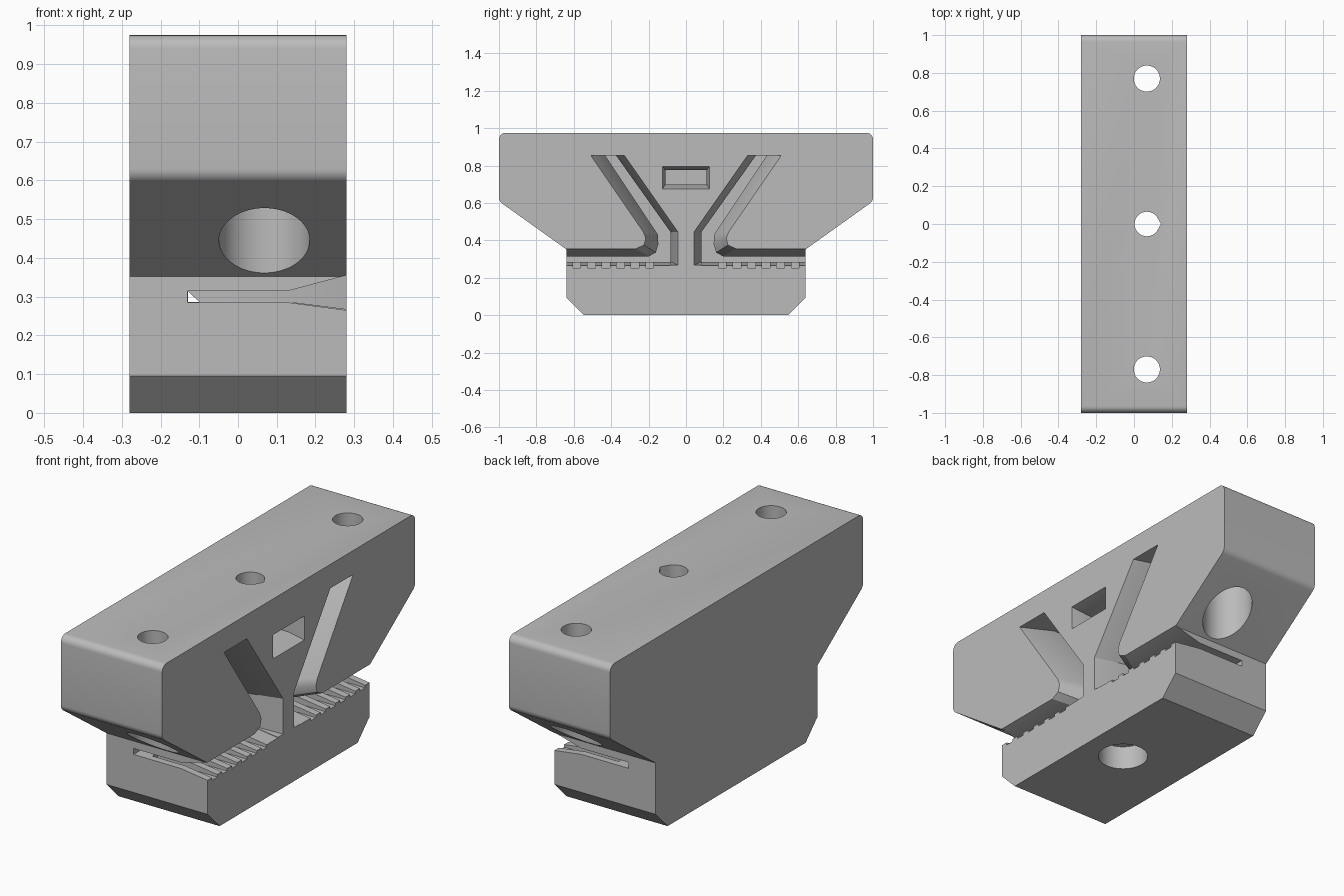
import bpy, bmesh, math

cube = bpy.data.objects.get("Cube")
if cube:
    bpy.data.objects.remove(cube, do_unlink=True)

grey = bpy.data.materials.new("plain grey")
grey.use_nodes = True
grey.diffuse_color = (0.5, 0.5, 0.5, 1)
grey.node_tree.nodes["Principled BSDF"].inputs["Base Color"].default_value = (0.5, 0.5, 0.5, 1)

HALF = 0.28      # half width in x
BORE_X = 0.068   # bolt line


def loft(name, sections):
    """Closed solid through rings of equal point count."""
    bm = bmesh.new()
    rings = [[bm.verts.new(p) for p in s] for s in sections]
    n = len(rings[0])
    for a, b in zip(rings, rings[1:]):
        for i in range(n):
            j = (i + 1) % n
            bm.faces.new((a[i], a[j], b[j], b[i]))
    bm.faces.new(rings[0][::-1])
    bm.faces.new(rings[-1])
    bmesh.ops.recalc_face_normals(bm, faces=bm.faces)
    mesh = bpy.data.meshes.new(name)
    bm.to_mesh(mesh)
    bm.free()
    ob = bpy.data.objects.new(name, mesh)
    bpy.context.collection.objects.link(ob)
    return ob


def along_x(name, rings):
    return loft(name, [[(x, y, z) for y, z in pts] for x, pts in rings])


def along_y(name, pts, y0, y1):
    return loft(name, [[(x, y, z) for x, z in pts] for y in (y0, y1)])


def along_z(name, pts, z0, z1):
    return loft(name, [[(x, y, z) for x, y in pts] for z in (z0, z1)])


def circle(cx, cy, r, n=64):
    return [(cx + r * math.cos(2 * math.pi * i / n), cy + r * math.sin(2 * math.pi * i / n)) for i in range(n)]


def arc(cy, cz, r, a0, a1, n=6):
    angles = [math.radians(a0 + (a1 - a0) * i / n) for i in range(n + 1)]
    return [(cy + r * math.cos(a), cz + r * math.sin(a)) for a in angles]


def rect(y, z0, z1):
    return [(-y, z0), (y, z0), (y, z1), (-y, z1)]


# Main body: symmetric profile with rounded top ends
half = [(0.545, 0), (0.64, 0.095), (0.64, 0.352)]
half += arc(0.96, 0.63, 0.04, -54, 0) + arc(0.965, 0.94, 0.035, 0, 90)
profile = half + [(-y, z) for y, z in reversed(half)]
body = along_x("clamp_body", [(-HALF, profile), (HALF, profile)])
body.data.materials.append(grey)

cutters = []

# Jaw slot and diagonal relief slots, flared towards the open side
slot = [(-0.13, 0.285), (0.13, 0.285), (HALF, 0.265), (0.3, 0.265),
        (0.3, 0.355), (HALF, 0.355), (0.13, 0.315), (-0.13, 0.315)]
mouth = [(0.33, 0.855), (0.51, 0.855), (0.228, 0.445), (0.215, 0.41),
         (0.225, 0.375), (0.27, 0.354), (0.27, 0.268), (0.043, 0.268), (0.043, 0.445)]
inner = [(0.375, 0.855), (0.433, 0.855), (0.15, 0.43), (0.148, 0.38),
         (0.162, 0.335), (0.2, 0.314), (0.2, 0.287), (0.083, 0.287), (0.083, 0.445)]
for s in (-1, 1):
    cutters.append(along_y("slot_cutter", slot, s * 0.084, s * 0.7))
    m, i = ([(s * y, z) for y, z in pts] for pts in (mouth, inner))
    cutters.append(along_x("arm_cutter", [(-0.128, i), (0.13, i), (HALF, m), (0.3, m)]))
    # Grip teeth
    for k in range(6):
        y = s * (0.194 + 0.078 * k)
        groove = [(-0.05, 0.252), (0.31, 0.252), (0.31, 0.3), (-0.05, 0.3)]
        cutters.append(along_y("groove_cutter", groove, y - 0.021, y + 0.021))
    # Outer bolt holes with wide bores from below
    cutters.append(along_z("bolt_cutter", circle(BORE_X, s * 0.77, 0.069), 0.7, 1.1))
    cutters.append(along_z("head_cutter", circle(BORE_X, s * 0.77, 0.117), 0.2, 0.75))

# Sloped passage behind the stem
cutters.append(along_y("passage_cutter", [(-0.129, 0.314), (-0.129, 0.286), (-0.1, 0.286)], -0.12, 0.12))

# Nut pocket
cutters.append(along_x("nut_cutter", [(-0.05, rect(0.11, 0.7, 0.775)), (0.2, rect(0.11, 0.7, 0.775)),
                                      (HALF, rect(0.125, 0.675, 0.795)), (0.3, rect(0.125, 0.675, 0.795))]))

# Central bolt hole, teardrop shaped, with a wide bore underneath
drop = [(BORE_X + 0.075, 0)] + [(BORE_X + y, z) for y, z in arc(0, 0, 0.065, 30, 330, 48)]
cutters.append(along_z("centre_bolt_cutter", drop, -0.1, 1.1))
cutters.append(along_z("centre_head_cutter", circle(BORE_X, 0, 0.117), -0.1, 0.12))

# Cut everything, then drop the helpers
bpy.context.view_layer.objects.active = body
for c in cutters:
    c.hide_render = True
    mod = body.modifiers.new("cut", "BOOLEAN")
    mod.operation = "DIFFERENCE"
    mod.solver = "EXACT"
    mod.object = c
    bpy.ops.object.modifier_apply(modifier=mod.name)
for c in cutters:
    bpy.data.objects.remove(c, do_unlink=True)

for o in bpy.context.selected_objects:
    o.select_set(False)
body.select_set(True)
bpy.ops.object.shade_smooth_by_angle(angle=math.radians(25))
